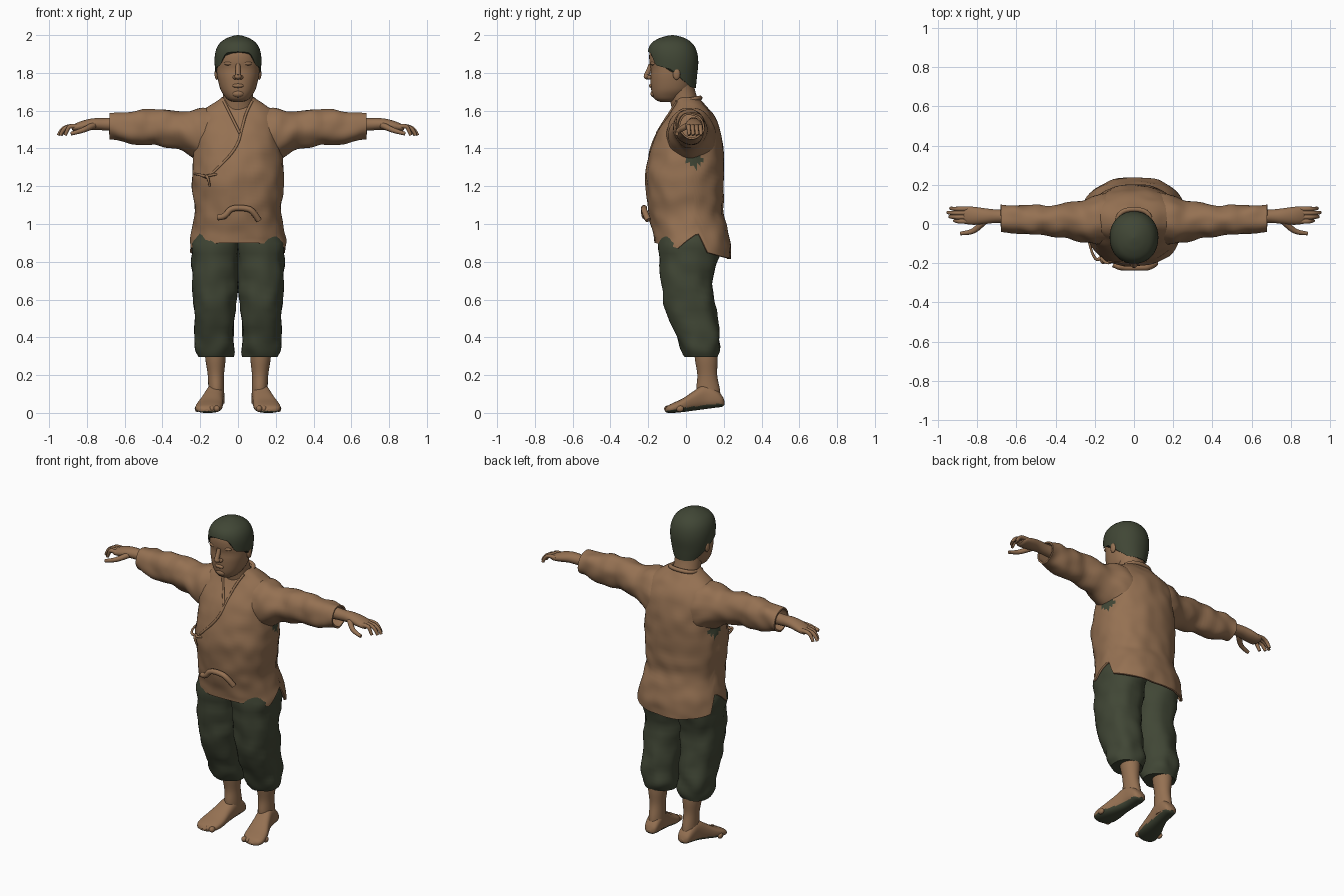
import bpy, bmesh, math
from mathutils import Vector, noise

if "Cube" in bpy.data.objects:
    bpy.data.objects.remove(bpy.data.objects["Cube"])


def material(name, rgb):
    m = bpy.data.materials.new(name)
    m.use_nodes = True
    m.diffuse_color = (*rgb, 1)
    m.node_tree.nodes["Principled BSDF"].inputs["Base Color"].default_value = (*rgb, 1)
    return m


BROWN = material("warm brown", (0.30, 0.165, 0.085))
GREEN = material("dark olive green", (0.052, 0.062, 0.036))


def station_at(stations, t):
    """Smoothly interpolate (t, centre, half width, low side, high side)."""
    n = len(stations)
    t = min(max(t, stations[0][0]), stations[-1][0])
    i = max(k for k in range(n - 1) if stations[k][0] <= t)
    p, q = stations[i], stations[i + 1]
    before, after = stations[max(i - 1, 0)], stations[min(i + 2, n - 1)]
    h = q[0] - p[0]
    u = (t - p[0]) / h
    out = []
    for k in range(1, 5):
        mp = (q[k] - before[k]) / (q[0] - before[0]) * h
        mq = (after[k] - p[k]) / (after[0] - p[0]) * h
        out.append(p[k] + u * mp + u * u * (3 * (q[k] - p[k]) - 2 * mp - mq)
                   + u ** 3 * (2 * (p[k] - q[k]) + mp + mq))
    return out


def steps(points, d):
    """Piecewise linear lookup."""
    for (a, va), (b, vb) in zip(points, points[1:]):
        if d <= b:
            return va + (vb - va) * max(0, d - a) / (b - a)
    return points[-1][1]


def finish(obj, mats, mirror=False, thick=0):
    for m in mats:
        obj.data.materials.append(m)
    if thick:
        mod = obj.modifiers.new("Thickness", "SOLIDIFY")
        mod.thickness, mod.offset = thick, -1
    if mirror:
        obj.modifiers.new("Mirror", "MIRROR")
    return obj


def loft(name, stations, mats, axis="z", power=1.0, rows=32, sides=40, low=None,
         caps=True, folds=0.0, paint=None, **kw):
    """Sweep an oval along an axis; low gives an uneven lower edge."""
    bm = bmesh.new()
    rings = []
    for r in range(rows + 1):
        f = 0.5 - 0.5 * math.cos(math.pi * r / rows)
        ring = []
        for s in range(sides):
            ang = 2 * math.pi * s / sides
            sn, cs = math.sin(ang), math.cos(ang)
            start = low(cs) if low else stations[0][0]
            t = start + (stations[-1][0] - start) * f
            c, w, lo, hi = station_at(stations, t)
            a = c + w * math.copysign(abs(sn) ** power, sn)
            b = (lo + hi) / 2 + (hi - lo) / 2 * math.copysign(abs(cs) ** power, cs)
            co = Vector({"z": (a, b, t), "x": (t, a, b), "y": (a, t, b)}[axis])
            if folds:
                out = Vector({"z": (sn, cs, 0), "x": (0, sn, cs), "y": (sn, 0, cs)}[axis])
                co += out * folds * noise.noise(co * 13)
            ring.append(bm.verts.new(co))
        rings.append(ring)
    for p, q in zip(rings, rings[1:]):
        for s in range(sides):
            e = (s + 1) % sides
            bm.faces.new((p[s], p[e], q[e], q[s]))
    if caps:
        bm.faces.new(rings[0])
        bm.faces.new(rings[-1])
    bmesh.ops.recalc_face_normals(bm, faces=bm.faces)
    bm.normal_update()
    for face in bm.faces:
        face.smooth = len(face.verts) == 4
        if paint and paint(face):
            face.material_index = 1
    mesh = bpy.data.meshes.new(name)
    bm.to_mesh(mesh)
    bm.free()
    obj = bpy.data.objects.new(name, mesh)
    bpy.context.collection.objects.link(obj)
    return finish(obj, mats, **kw)


def tube(name, points, radius, mat, tip=1.0, **kw):
    """Rounded tube through a few points, tapering to tip."""
    cu = bpy.data.curves.new(name, "CURVE")
    cu.dimensions = "3D"
    cu.bevel_depth, cu.bevel_resolution, cu.resolution_u = radius, 3, 6
    cu.use_fill_caps = True
    sp = cu.splines.new("NURBS")
    sp.points.add(len(points) - 1)
    sp.use_endpoint_u, sp.order_u = True, 3
    for i, (p, co) in enumerate(zip(sp.points, points)):
        p.co = (*co, 1)
        p.radius = 1 + (tip - 1) * i / (len(points) - 1)
    obj = bpy.data.objects.new(name, cu)
    bpy.context.collection.objects.link(obj)
    return finish(obj, [mat], **kw)


def ball(name, loc, scale, mat, **kw):
    bpy.ops.mesh.primitive_uv_sphere_add(segments=20, ring_count=12, radius=1)
    obj = bpy.context.object
    obj.name = name
    for v in obj.data.vertices:
        v.co = Vector(a * b for a, b in zip(v.co, scale)) + Vector(loc)
    bpy.ops.object.shade_smooth()
    return finish(obj, [mat], **kw)


# Jacket body with side slits and a longer back panel
BODY = [(.80, 0, .272, -.155, .238), (.9, 0, .258, -.168, .234), (1.0, 0, .236, -.185, .215),
        (1.06, 0, .226, -.197, .197), (1.15, 0, .238, -.208, .2), (1.25, 0, .243, -.214, .2),
        (1.35, 0, .235, -.2, .2), (1.45, 0, .228, -.168, .19), (1.53, 0, .22, -.125, .17),
        (1.59, 0, .2, -.085, .135), (1.63, 0, .145, -.065, .1), (1.67, 0, .085, -.06, .068)]
HEM = [(-1, .90), (-.6, .89), (-.35, .87), (.12, .95), (.17, .95), (.32, .85), (1, .815)]


def armpit(face):
    c = face.calc_center_median()
    return (Vector((abs(c.x), c.y, c.z)) - Vector((.245, .05, 1.345))).length < .045


loft("jacket_body", BODY, [BROWN, GREEN], power=.88, rows=56, sides=72, caps=False,
     low=lambda d: steps(HEM, d), folds=.009, thick=.012, paint=armpit)

# Sleeves with open cuffs
loft("sleeves", [(.12, .03, .13, 1.28, 1.62), (.2, .022, .125, 1.33, 1.615),
                 (.27, .018, .105, 1.375, 1.598), (.34, .018, .088, 1.405, 1.6),
                 (.45, .02, .078, 1.418, 1.607), (.56, .025, .076, 1.425, 1.597),
                 (.68, .03, .071, 1.445, 1.592)],
     [BROWN], axis="x", caps=False, folds=.014, thick=.01, mirror=True, rows=40)


# Crossed lapel edges following the chest
def on_chest(x, z):
    c, w, lo, hi = station_at(BODY, z)
    sn = min(1, abs(x) / w) ** (1 / .88)
    return (x, (lo + hi) / 2 - (hi - lo) / 2 * math.sqrt(1 - sn * sn) ** .88, z)


LAPELS = {"outer_lapel_edge": [(.075, 1.65), (.045, 1.6), (.02, 1.5), (0, 1.42), (-.06, 1.34),
                               (-.13, 1.275)],
          "inner_lapel_edge": [(-.075, 1.65), (-.05, 1.6), (-.02, 1.54), (.01, 1.48)]}
for name, path in LAPELS.items():
    tube(name, [on_chest(*p) for p in path], .007, BROWN)
tube("collar", [(.075, -.035, 1.645), (.092, .03, 1.66), (.05, .075, 1.668), (-.05, .075, 1.668),
                (-.092, .03, 1.66), (-.075, -.035, 1.645)], .012, BROWN)

# Waist knot and side tie
tube("waist_knot", [(-.105, -.205, 1.035), (-.07, -.222, 1.035), (-.04, -.222, 1.085),
                    (.04, -.222, 1.085), (.08, -.222, 1.07), (.11, -.2, 1.02)], .016, BROWN)
for i, (x, z) in enumerate([(-.23, 1.265), (-.11, 1.262), (-.15, 1.2)]):
    tube(f"side_tie_{i + 1}", [(-.17, -.17, 1.25), ((x - .17) / 2, -.215, 1.262),
                               (x, -.19 + .1 * (x < -.2), z)], .009, BROWN, tip=.6)

# Trousers
loft("trouser_legs", [(.295, .12, .09, 0, .165), (.33, .122, .1, -.02, .178),
                      (.4, .125, .1, -.05, .178), (.5, .122, .108, -.095, .165),
                      (.6, .12, .116, -.12, .15), (.7, .121, .121, -.13, .142),
                      (.8, .12, .125, -.137, .165), (.9, .118, .127, -.145, .19),
                      (1.0, .11, .11, -.13, .17)],
     [GREEN], power=.85, folds=.013, mirror=True)

# Bare lower legs
loft("lower_legs", [(.05, .115, .043, .07, .185), (.12, .115, .042, .055, .18),
                    (.2, .117, .043, .06, .165), (.28, .119, .053, .048, .168),
                    (.36, .12, .058, .04, .165)], [BROWN], mirror=True)

# Feet with dark soles
loft("feet", [(-.112, .165, .012, .008, .02), (-.1, .163, .048, .001, .036),
              (-.07, .158, .067, 0, .052), (-.02, .149, .068, .004, .075),
              (.04, .135, .056, .012, .115), (.1, .122, .048, .02, .15),
              (.16, .116, .045, .028, .125), (.195, .114, .033, .034, .085),
              (.205, .114, .01, .045, .06)],
     [BROWN, GREEN], axis="y", power=.8, mirror=True,
     paint=lambda f: f.normal.z < -.45)
for i in range(5):
    ball(f"toe_{i + 1}", (.112 + .026 * i, -.096 + .004 * i * i, .022),
         (.017 - .001 * i, .02, .017), BROWN, mirror=True)

# Hands
loft("hands", [(.62, .04, .036, 1.49, 1.565), (.7, .04, .034, 1.495, 1.56),
               (.76, .04, .04, 1.498, 1.56), (.82, .042, .046, 1.492, 1.548),
               (.865, .045, .043, 1.49, 1.53), (.88, .046, .034, 1.498, 1.52)],
     [BROWN], axis="x", mirror=True, sides=28)
for i in range(4):
    y, reach = .014 + .021 * i, (.915, .94, .95, .935)[i]
    tube(f"finger_{i + 1}", [(.845, y, 1.515), (.89, y, 1.522), (reach - .012, y, 1.5),
                             (reach, y + .003, 1.47)], .0135, BROWN, tip=.65, mirror=True)
tube("thumb", [(.76, .02, 1.525), (.80, -.025, 1.505), (.84, -.045, 1.49), (.885, -.048, 1.478)],
     .018, BROWN, tip=.55, mirror=True)

# Neck and head
loft("neck", [(1.58, 0, .09, -.07, .085), (1.66, 0, .08, -.085, .062),
              (1.72, 0, .08, -.1, .045), (1.78, 0, .08, -.1, .04)], [BROWN])
loft("head", [(1.645, 0, .02, -.13, -.08), (1.655, 0, .05, -.158, -.04),
              (1.675, 0, .07, -.175, -.01), (1.71, 0, .092, -.184, .025),
              (1.78, 0, .11, -.188, .042), (1.82, 0, .114, -.186, .05),
              (1.86, 0, .114, -.194, .053), (1.92, 0, .104, -.188, .045),
              (1.97, 0, .07, -.14, .005), (1.985, 0, .02, -.09, -.05)],
     [BROWN], power=.92, sides=48)

# Hair cap with a low nape
HAIRLINE = [(-1, 1.912), (-.86, 1.905), (-.68, 1.84), (-.1, 1.82), (.35, 1.765), (.7, 1.725),
            (1, 1.72)]
loft("hair", [(1.70, 0, .085, -.15, .05), (1.78, 0, .114, -.19, .058),
              (1.86, 0, .124, -.202, .065), (1.92, 0, .117, -.201, .055),
              (1.96, 0, .094, -.18, .03), (1.985, 0, .057, -.138, -.008),
              (1.997, 0, .022, -.095, -.048), (2.0, 0, .003, -.074, -.068)],
     [GREEN], power=.95, sides=64, thick=.014, low=lambda d: steps(HAIRLINE, d))

# Face details
tube("nose_bridge", [(0, -.186, 1.845), (0, -.194, 1.82), (0, -.21, 1.785)], .012, BROWN, tip=1.2)
ball("nose_tip", (0, -.205, 1.78), (.019, .019, .015), BROWN)
ball("nostrils", (.016, -.194, 1.776), (.012, .014, .011), BROWN, mirror=True)
ball("brows", (.043, -.171, 1.85), (.032, .018, .012), BROWN, mirror=True)
ball("lips", (0, -.184, 1.732), (.03, .012, .011), BROWN)
ball("chin", (0, -.168, 1.69), (.032, .02, .02), BROWN)
ball("ears", (.112, -.05, 1.795), (.012, .02, .032), BROWN, mirror=True)
